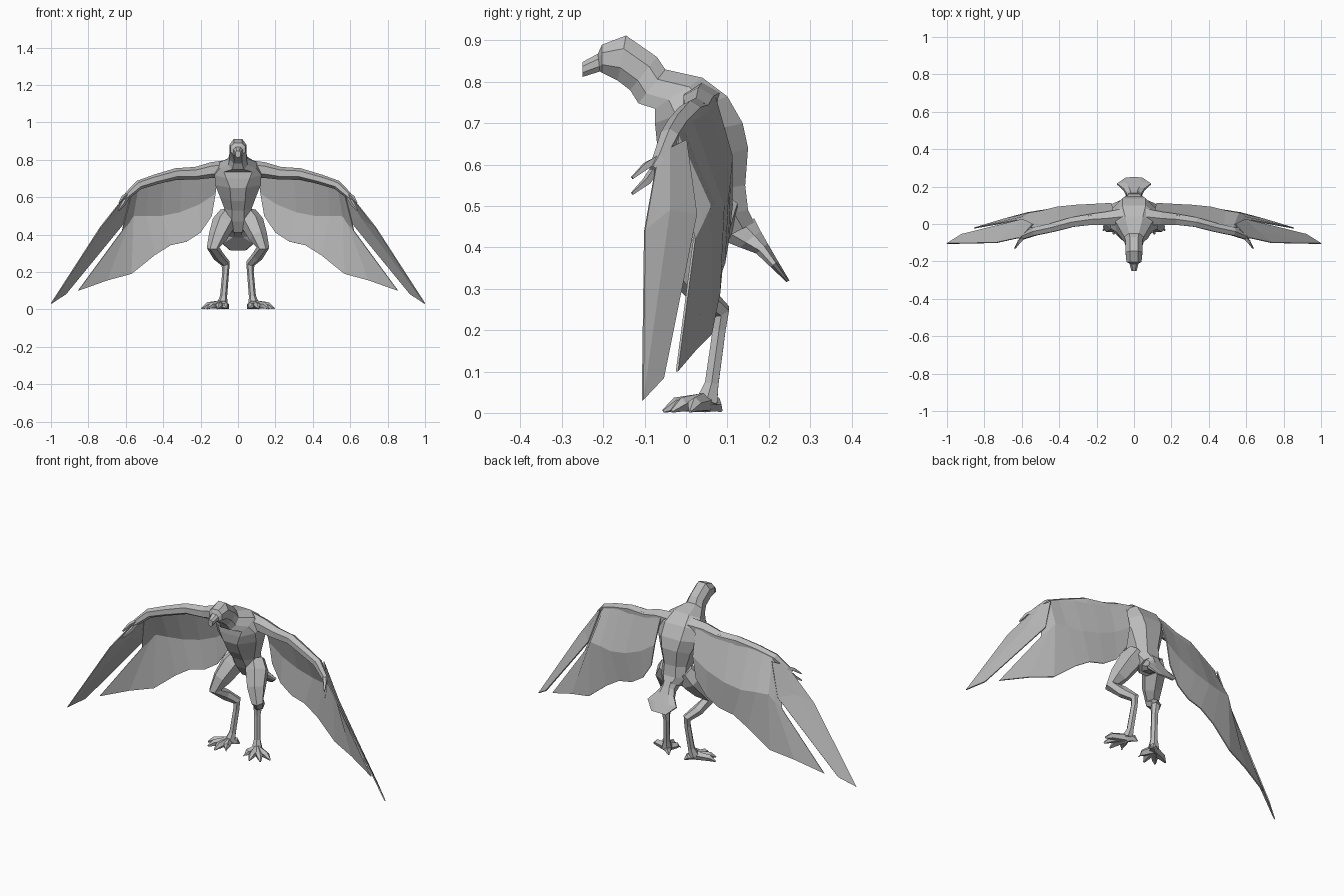
import bpy, bmesh, math
from mathutils import Vector

cube = bpy.data.objects.get("Cube")
if cube:
    bpy.data.objects.remove(cube, do_unlink=True)

grey = bpy.data.materials.new("plain grey")
grey.use_nodes = True
GREY = (0.5, 0.5, 0.5, 1)
grey.diffuse_color = GREY
grey.node_tree.nodes["Principled BSDF"].inputs["Base Color"].default_value = GREY


def finish(bm, name, mirror=False):
    bmesh.ops.remove_doubles(bm, verts=bm.verts, dist=0.0005)
    bmesh.ops.recalc_face_normals(bm, faces=bm.faces)
    mesh = bpy.data.meshes.new(name)
    bm.to_mesh(mesh)
    bm.free()
    mesh.materials.append(grey)
    obj = bpy.data.objects.new(name, mesh)
    bpy.context.collection.objects.link(obj)
    if mirror:
        obj.modifiers.new("Mirror", 'MIRROR').use_mirror_merge = False
    return obj


def bridge(bm, rings, closed=True):
    """Skin a list of equally long point rows."""
    rows = [[bm.verts.new(p) for p in ring] for ring in rings]
    n = len(rows[0])
    for a, b in zip(rows, rows[1:]):
        for i in range(n if closed else n - 1):
            j = (i + 1) % n
            bm.faces.new((a[i], a[j], b[j], b[i]))
    if closed:
        bm.faces.new(rows[0][::-1])
        bm.faces.new(rows[-1])


def sagittal_loft(name, stations):
    """Eight-sided rings spanning a front and a back point in the middle plane."""
    rings = []
    for fy, fz, by, bz, w, front_share in stations:
        front, back = Vector((0, fy, fz)), Vector((0, by, bz))
        mid, half = (front + back) / 2, (back - front) / 2
        side = [(1, .5), (.42, 1), (-.42, 1), (-1, front_share)]
        outline = side + [(a, -c) for a, c in reversed(side)]
        rings.append([mid + half * a + Vector((w * c, 0, 0)) for a, c in outline])
    bm = bmesh.new()
    bridge(bm, rings)
    return finish(bm, name)


def limb(bm, path, sides=6):
    """Tapered tube through (x, y, z, radius) points."""
    pts = [Vector(p[:3]) for p in path]
    rings = []
    for i, p in enumerate(path):
        d = (pts[min(i + 1, len(pts) - 1)] - pts[max(i - 1, 0)]).normalized()
        ref = Vector((0, 1, 0)) if abs(d.y) < 0.8 else Vector((0, 0, 1))
        u = d.cross(ref).normalized()
        v = u.cross(d)
        rings.append([pts[i] + p[3] * (u * math.cos(t) + v * math.sin(t))
                      for t in (2 * math.pi * k / sides for k in range(sides))])
    bridge(bm, rings)


def sheet(name, sections):
    """Thin feather surface skinned over chord sections."""
    bm = bmesh.new()
    bridge(bm, sections, closed=False)
    obj = finish(bm, name, mirror=True)
    solid = obj.modifiers.new("Solidify", 'SOLIDIFY')
    solid.thickness, solid.offset = 0.006, 0


# Head, neck and torso in one skin: front y, z, back y, z, half width, front share
sagittal_loft("body", [
    (-.25, .812, -.25, .848, .014, .5), (-.208, .825, -.213, .868, .024, .5),
    (-.203, .822, -.203, .89, .04, .5), (-.165, .803, -.145, .912, .045, .5),
    (-.135, .78, -.07, .86, .045, .5), (-.115, .748, -.05, .83, .052, .6),
    (-.075, .735, .04, .81, .095, .8), (-.075, .70, .10, .765, .125, .5),
    (-.07, .65, .137, .70, .122, .35), (-.035, .58, .15, .64, .095, .4),
    (0, .53, .143, .55, .072, .45), (.03, .47, .15, .49, .075, .45),
    (.07, .41, .165, .46, .05, .45)])

# Tail fan
sagittal_loft("tail", [
    (.08, .42, .165, .47, .04, .5), (.13, .40, .18, .44, .04, .5),
    (.17, .385, .197, .41, .055, .5), (.205, .352, .222, .367, .09, .9),
    (.243, .316, .25, .32, .045, .9)])

# Wing arm with its two small fingers
bm = bmesh.new()
limb(bm, [(.05, .04, .75, .05), (.14, .03, .745, .042), (.225, .025, .728, .034),
          (.33, .01, .725, .03), (.44, -.02, .695, .027), (.53, -.04, .665, .025),
          (.59, -.065, .61, .018), (.61, -.08, .59, .01)])
for tip in ((.635, -.13, .568), (.638, -.13, .53)):
    limb(bm, [(.58, -.055, .62, .012), (.615, -.095, tip[2] + .03, .011),
              (*tip, .004)], sides=4)
finish(bm, "wing_arm", mirror=True)

# Main wing feathers: leading, middle and trailing point of each section
sheet("wing_feathers", [
    [(.11, .07, .76), (.12, .11, .62), (.14, .11, .50)],
    [(.20, .05, .75), (.21, .105, .56), (.20, .10, .41)],
    [(.30, .03, .745), (.31, .10, .52), (.275, .092, .362)],
    [(.40, .01, .715), (.41, .09, .50), (.36, .085, .343)],
    [(.48, -.01, .69), (.49, .07, .50), (.445, .08, .29)],
    [(.53, -.02, .67), (.56, .058, .50), (.57, .06, .19)],
    [(.555, -.02, .64), (.585, .04, .46), (.70, .025, .155)],
    [(.57, -.03, .62), (.62, .02, .42), (.855, -.022, .10)]])

# Long outer flight feather
sheet("outer_feather", [
    [(.54, 0, .66), (.595, .025, .48), (.92, -.055, .083)],
    [(.575, -.04, .64), (.66, -.04, .49), (1, -.105, .03)],
    [(.60, -.07, .61), (.735, -.10, .44), (1, -.105, .03)]])

# Legs: thigh, knee, hock and ankle
bm = bmesh.new()
limb(bm, [(.05, .085, .51, .05), (.078, .06, .46, .062), (.108, .01, .39, .05),
          (.133, -.015, .33, .034), (.105, .04, .285, .03),
          (.066, .085, .245, .024), (.066, .08, .20, .018),
          (.077, .062, .07, .019), (.085, .05, .025, .03)])
finish(bm, "leg", mirror=True)

# Feet: toes ending in claws, plus a heel spur
bm = bmesh.new()
for x, y in ((.055, -.03), (.11, -.055), (.165, -.035), (.195, .01), (.05, .085)):
    root, tip = Vector((.09, .045, .025)), Vector((x, y, .004))
    knuckle = root.lerp(tip, .7)
    limb(bm, [(*root, .024), (knuckle.x, knuckle.y, .02, .018), (*tip, .004)], sides=5)
finish(bm, "foot", mirror=True)
